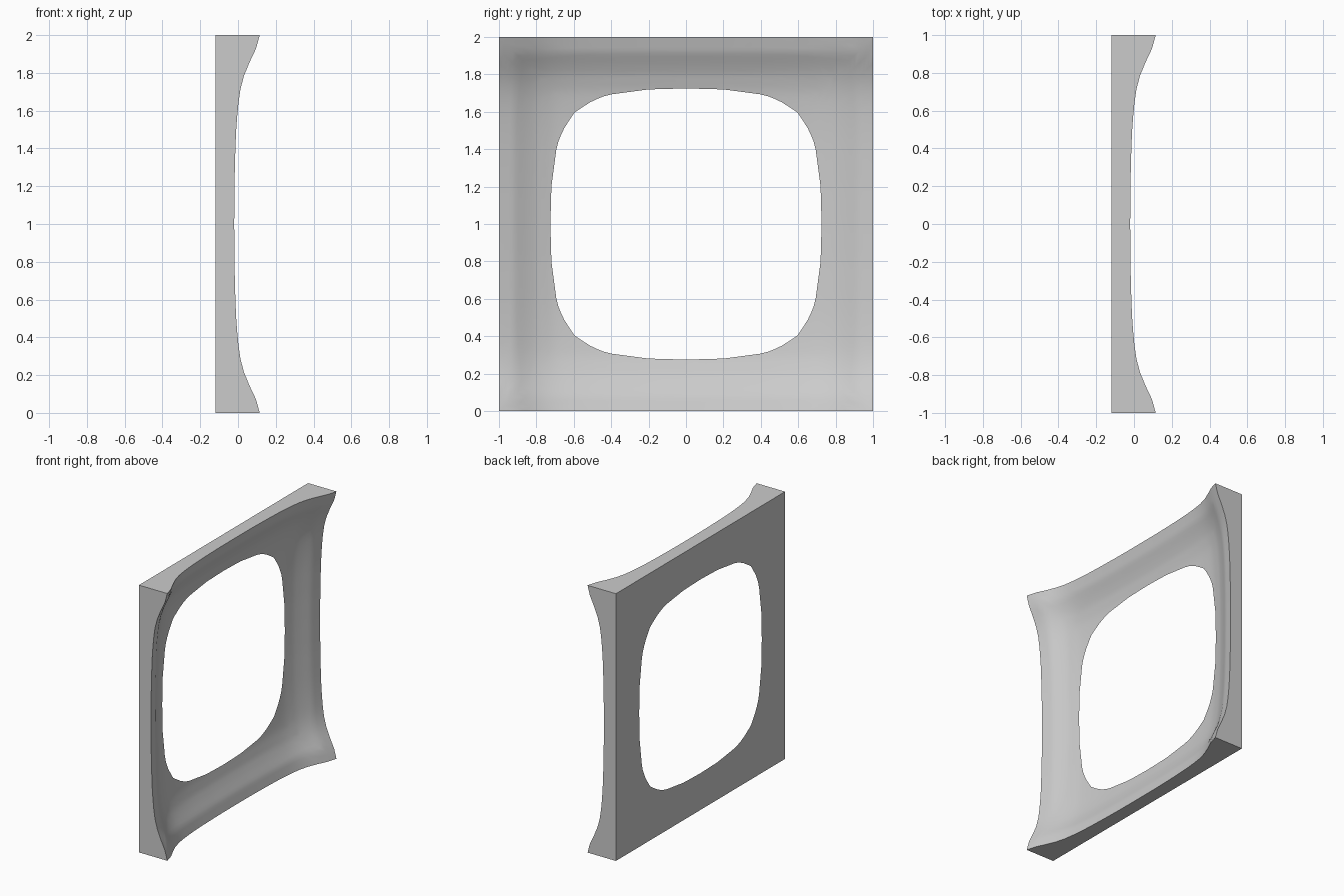
import bpy, bmesh, math

if "Cube" in bpy.data.objects:
    bpy.data.objects.remove(bpy.data.objects["Cube"])

BACK = -0.12      # flat back plane
BASE = -0.155     # depth of the dished front at the centre
N, RINGS = 28, 16

# Rise of the dished front away from the centre line
CURVE = [(0, 0), (0.2, 0.001), (0.4, 0.006), (0.5, 0.0105), (0.6, 0.0178),
         (0.685, 0.0275), (0.725, 0.035), (0.8, 0.056), (0.85, 0.078),
         (0.92, 0.113), (1.0, 0.135)]


def rise(t):
    t = min(abs(t), 1.0)
    for (a, ha), (b, hb) in zip(CURVE, CURVE[1:]):
        if t <= b:
            return ha + (hb - ha) * (t - a) / (b - a)
    return CURVE[-1][1]


def front(y, z):
    return BASE + rise(y) + rise(z)


def hole_scale(y, z):
    # distance along the ray where the dish breaks through the back
    lo, hi = 0.3, 1.0
    for _ in range(40):
        m = (lo + hi) / 2
        if front(y * m, z * m) < BACK:
            lo = m
        else:
            hi = m
    return hi


# Points around the outer square, one side rotated four times
side = [(1.0, -1 + 2 * i / N) for i in range(N)]
outline = []
for _ in range(4):
    outline += side
    side = [(-z, y) for y, z in side]

bm = bmesh.new()
rings = []
for k in range(RINGS + 1):
    ring = []
    for y, z in outline:
        s0 = hole_scale(y, z)
        s = s0 + (1 - s0) * k / RINGS
        x = BACK if k == 0 else front(y * s, z * s)
        ring.append(bm.verts.new((x, y * s, z * s + 1)))
    rings.append(ring)
# Outer wall, then the back face returning to the hole edge
rings.append([bm.verts.new((BACK, y, z + 1)) for y, z in outline])
rings.append(rings[0])
count = len(outline)
for a, b in zip(rings, rings[1:]):
    for i in range(count):
        j = (i + 1) % count
        bm.faces.new((a[i], b[i], b[j], a[j]))
bmesh.ops.recalc_face_normals(bm, faces=bm.faces[:])
mesh = bpy.data.meshes.new("dished_frame")
bm.to_mesh(mesh)
bm.free()

frame = bpy.data.objects.new("dished_frame", mesh)
bpy.context.collection.objects.link(frame)
grey = bpy.data.materials.new("light grey")
grey.diffuse_color = (0.6, 0.6, 0.6, 1)
grey.use_nodes = True
grey.node_tree.nodes["Principled BSDF"].inputs["Base Color"].default_value = grey.diffuse_color
mesh.materials.append(grey)

bpy.context.view_layer.objects.active = frame
frame.select_set(True)
bpy.ops.object.shade_smooth_by_angle(angle=math.radians(30))
